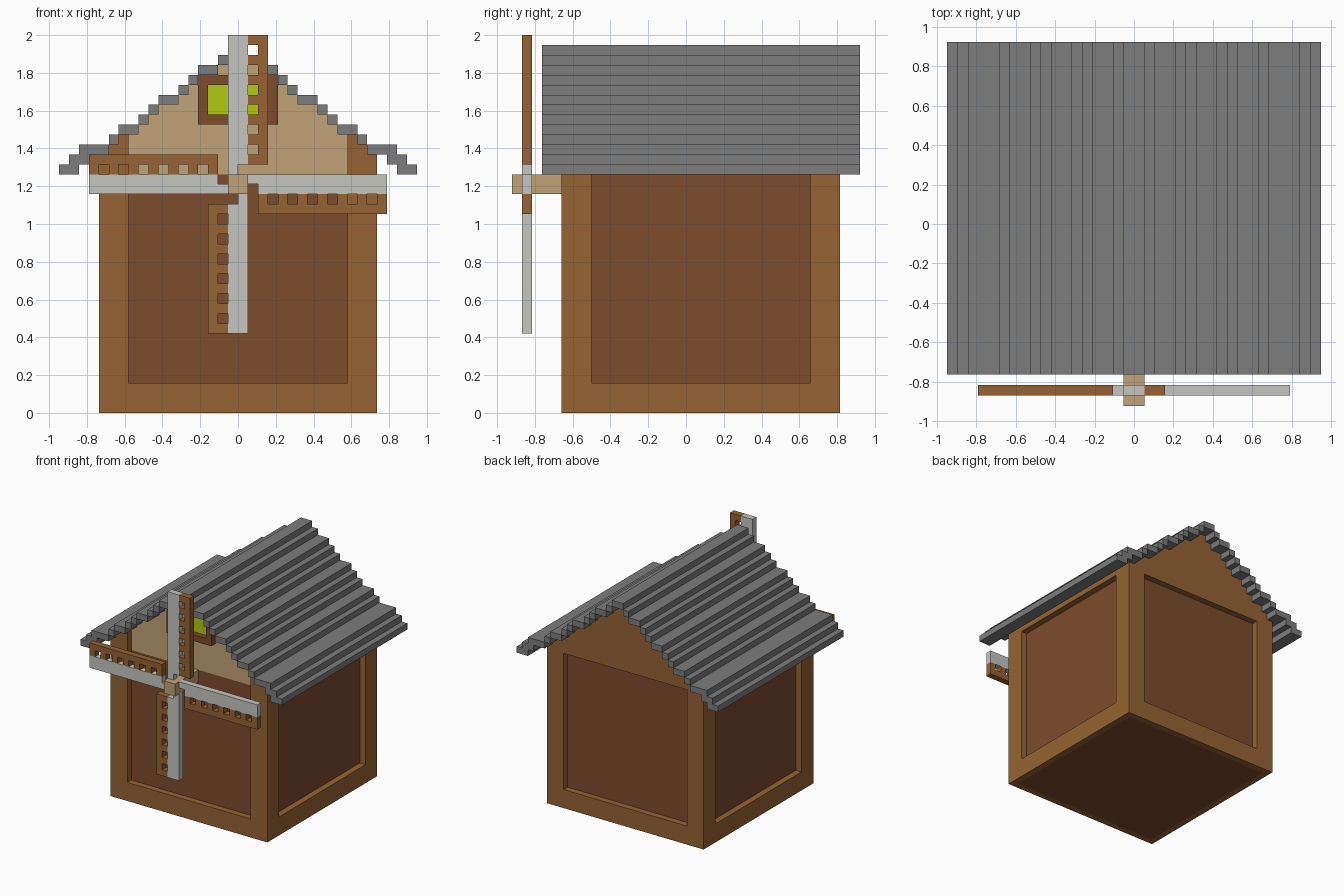
import bpy, bmesh

if "Cube" in bpy.data.objects:
    bpy.data.objects.remove(bpy.data.objects["Cube"])

U = 2 / 38  # block size; all measurements below are in blocks


def material(name, rgb):
    m = bpy.data.materials.new(name)
    m.diffuse_color = (*rgb, 1)
    m.use_nodes = True
    m.node_tree.nodes["Principled BSDF"].inputs["Base Color"].default_value = m.diffuse_color
    return m


TIMBER = material("timber brown", (0.305, 0.127, 0.033))
PANEL = material("dark panel brown", (0.205, 0.072, 0.025))
BEIGE = material("beige plaster", (0.54, 0.366, 0.188))
LIME = material("lime glass", (0.44, 0.597, 0.005))
SLATE = material("roof grey", (0.205, 0.205, 0.205))
SAIL = material("pale grey", (0.56, 0.56, 0.53))


def build(name, mat, boxes):
    """One object from boxes (x0, x1, y0, y1, z0, z1)."""
    bm = bmesh.new()
    for x0, x1, y0, y1, z0, z1 in boxes:
        verts = bmesh.ops.create_cube(bm, size=1)["verts"]
        for v in verts:
            v.co = ((x0 if v.co.x < 0 else x1) * U,
                    (y0 if v.co.y < 0 else y1) * U,
                    (z0 if v.co.z < 0 else z1) * U)
    bmesh.ops.recalc_face_normals(bm, faces=bm.faces)
    me = bpy.data.meshes.new(name)
    bm.to_mesh(me)
    bm.free()
    me.materials.append(mat)
    ob = bpy.data.objects.new(name, me)
    bpy.context.collection.objects.link(ob)
    return ob


def both(boxes):
    """Add the mirror image across x = 0."""
    return boxes + [(-b[1], -b[0], *b[2:]) for b in boxes]


# Roof rows: inner x and outer x of each row, from the eave (z = 24) upward
ROWS = [(16, 18), (15, 17), (13, 16), (12, 13), (10, 12), (9, 10), (8, 9),
        (6, 8), (5, 6), (4, 5), (2, 4), (1, 2), (0, 1)]


def under_roof(xa, xb, y0, y1, z0):
    """Columns from z0 to the underside of the roof, for x in xa..xb."""
    out = []
    for i, (a, b) in enumerate(ROWS):
        a, b = max(a, xa), min(b, xb)
        if i > 1 and b > a:
            out.append((a, b, y0, y1, z0, 24 + i))
    return both(out)


build("roof", SLATE, both([(a, b, -14.5, 17.5, 24 + i, 25 + i)
                           for i, (a, b) in enumerate(ROWS)]))

# Walls: dark panels behind a raised timber frame
build("wall_panels", PANEL, [(-13, 13, -10.5, 14.5, 0, 25.5),
                             (-13, 13, -11.5, -10.5, 0, 24)])
build("side_frames", TIMBER, both([(13, 14, -12.5, 15.5, 0, 3),
                                   (13, 14, -12.5, 15.5, 25, 26),
                                   (13, 14, -12.5, -9.5, 3, 25),
                                   (13, 14, 12.5, 15.5, 3, 25)]))
build("front_frame", TIMBER, [(-13, 13, -12.5, -11.5, 0, 3)]
      + under_roof(11, 13, -12.5, -11.5, 3))
build("back_frame", TIMBER, [(-13, 13, 14.5, 15.5, 0, 3)]
      + both([(11, 13, 14.5, 15.5, 3, 25)])
      + under_roof(0, 13, 14.5, 15.5, 25))
build("front_gable", BEIGE, under_roof(0, 13, -11.5, -10.5, 24))

# Gable window
build("window_frame", PANEL, both([(3, 4, -12.5, -11.5, 29, 34)])
      + [(-3, 3, -12.5, -11.5, 29, 30), (-3, 3, -12.5, -11.5, 33, 34)])
build("window_glass", LIME, [(-3, 3, -11.6, -11.4, 30, 33)])

# Hub and four sails turned about (x 0, z 23)
build("hub_axle", BEIGE, [(-1, 1, -17.5, -11.5, 22, 24)])


def four_turns(rects):
    """Rectangles (across0, across1, out0, out1) turned to four directions."""
    out = []
    for a0, a1, r0, r1 in rects:
        for _ in range(4):
            out.append((a0, a1, -16.5, -15.5, 23 + r0, 23 + r1))
            a0, a1, r0, r1 = -r1, -r0, a0, a1
    return out


build("sail_spars", SAIL, four_turns([(-1, 0, 1, 15), (0, 1, 2, 15)]))
build("sail_lattices", TIMBER, four_turns(
    [(2, 3, 2, 15)] + [(1, 2, r, r + 1) for r in range(2, 15, 2)]))
